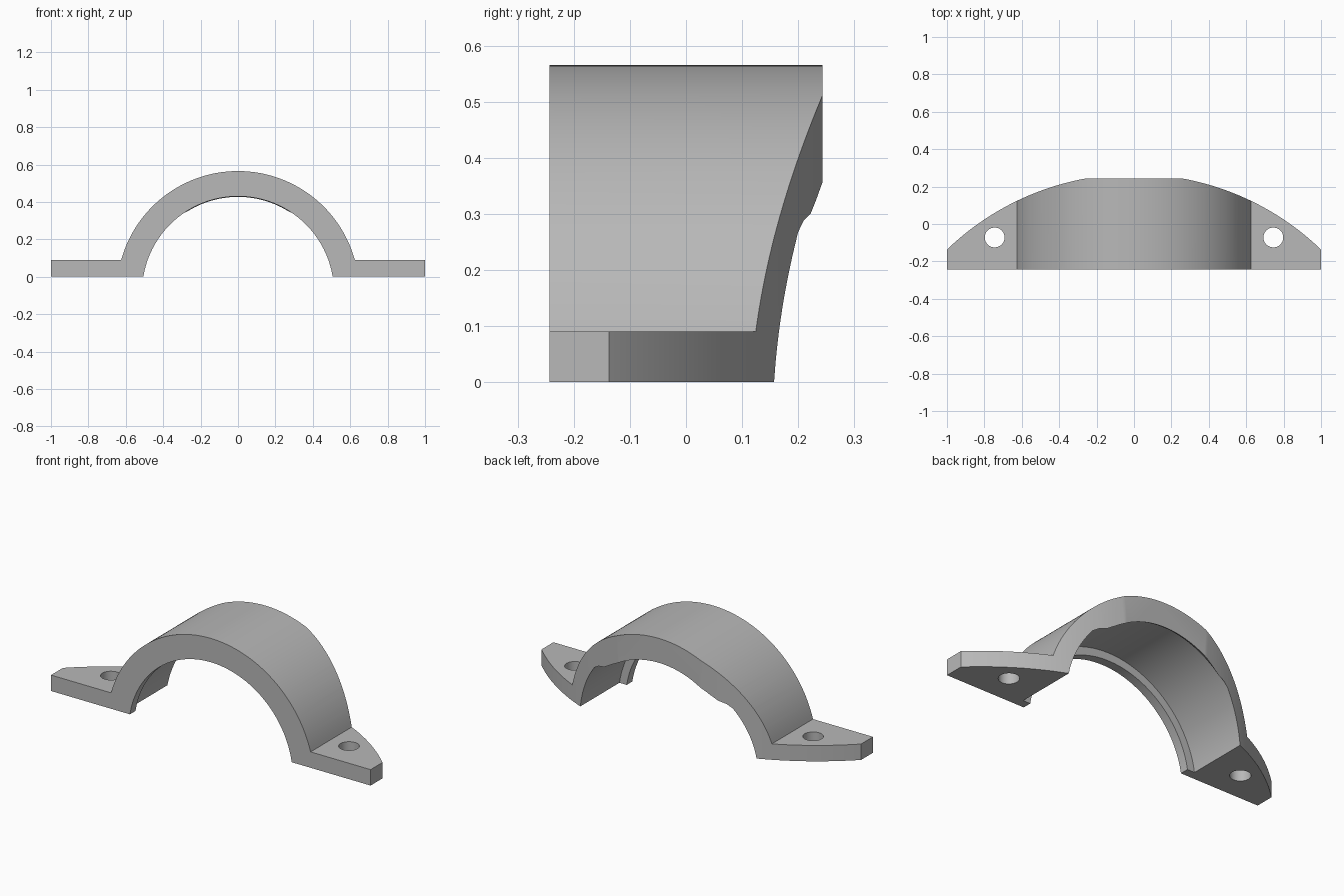
import bpy, bmesh, math
from mathutils import Vector

cube = bpy.data.objects.get("Cube")
if cube:
    bpy.data.objects.remove(cube, do_unlink=True)

AXIS_Z = -0.083          # height of the clamp's round axis
OUTER, LIP, BORE = 0.648, 0.513, 0.5576
DEPTH = 0.243            # half depth
FLANGE = 0.09            # flange thickness
PLAN_Y, PLAN_R = -1.174, 1.4407   # centre and radius of the curved back

grey = bpy.data.materials.new("plain grey")
grey.use_nodes = True
colour = (0.48, 0.48, 0.48, 1)
grey.diffuse_color = colour
grey.node_tree.nodes["Principled BSDF"].inputs["Base Color"].default_value = colour


def finish(bm, name):
    bmesh.ops.recalc_face_normals(bm, faces=bm.faces)
    mesh = bpy.data.meshes.new(name)
    bm.to_mesh(mesh)
    bm.free()
    mesh.materials.append(grey)
    obj = bpy.data.objects.new(name, mesh)
    bpy.context.collection.objects.link(obj)
    return obj


def prism(name, points, offset):
    """Extrude a closed outline along an offset."""
    bm = bmesh.new()
    face = bm.faces.new([bm.verts.new(p) for p in points])
    ext = bmesh.ops.extrude_face_region(bm, geom=[face])
    moved = [v for v in ext["geom"] if isinstance(v, bmesh.types.BMVert)]
    bmesh.ops.translate(bm, verts=moved, vec=Vector(offset))
    return finish(bm, name)


def lathe(name, profile, steps=160):
    """Solid of rings (y, radius) around the clamp axis."""
    bm = bmesh.new()
    rings = []
    for y, r in profile:
        rings.append([bm.verts.new((r * math.cos(a), y, AXIS_Z + r * math.sin(a)))
                      for a in (math.tau * i / steps for i in range(steps))])
    for a, b in zip(rings, rings[1:]):
        for i in range(steps):
            j = (i + 1) % steps
            bm.faces.new((a[i], a[j], b[j], b[i]))
    bm.faces.new(rings[0])
    bm.faces.new(rings[-1])
    return finish(bm, name)


def boolean(target, cutter, operation):
    mod = target.modifiers.new(cutter.name, 'BOOLEAN')
    mod.operation, mod.solver, mod.object = operation, 'EXACT', cutter
    bpy.context.view_layer.objects.active = target
    bpy.ops.object.modifier_apply(modifier=mod.name)
    bpy.data.objects.remove(cutter, do_unlink=True)


# Arch with two flanges, extruded from the front
start = math.asin((FLANGE - AXIS_Z) / OUTER)
arch = []
for i in range(81):
    a = math.pi - start - (math.pi - 2 * start) * i / 80
    arch.append((OUTER * math.cos(a), -DEPTH, AXIS_Z + OUTER * math.sin(a)))
outline = [(-1, -DEPTH, 0), (-1, -DEPTH, FLANGE)] + arch + [(1, -DEPTH, FLANGE), (1, -DEPTH, 0)]
clamp = prism("clamp_half", outline, (0, 0.6, 0))

# Curved back with a flat middle, seen in plan
flat = math.sqrt(PLAN_R ** 2 - (DEPTH - PLAN_Y) ** 2)
side = []
for i in range(41):
    x = flat + (1.05 - flat) * i / 40
    side.append((x, PLAN_Y + math.sqrt(PLAN_R ** 2 - x * x), -0.2))
plan = side + [(1.05, -0.5, -0.2), (-1.05, -0.5, -0.2)] + [(-x, y, z) for x, y, z in reversed(side)]
boolean(clamp, prism("plan_cutter", plan, (0, 0, 1)), 'INTERSECT')

# Stepped bore: front lip, wide groove, rounded rear lip
bore = [(-0.4, LIP), (-0.193, LIP), (-0.193, BORE), (0.2, BORE), (0.21, 0.546),
        (0.222, 0.523), (0.232, 0.515), (DEPTH, 0.51), (0.4, 0.51)]
boolean(clamp, lathe("bore_cutter", bore), 'DIFFERENCE')

# Bolt holes
for sx in (-1, 1):
    ring = [(sx * 0.745 + 0.053 * math.cos(math.tau * i / 48),
             -0.072 + 0.053 * math.sin(math.tau * i / 48), -0.1) for i in range(48)]
    boolean(clamp, prism("hole_cutter", ring, (0, 0, 0.3)), 'DIFFERENCE')

# Smooth curves, sharp edges
bpy.ops.object.select_all(action='DESELECT')
clamp.select_set(True)
bpy.context.view_layer.objects.active = clamp
bpy.ops.object.shade_smooth_by_angle(angle=math.radians(30))
